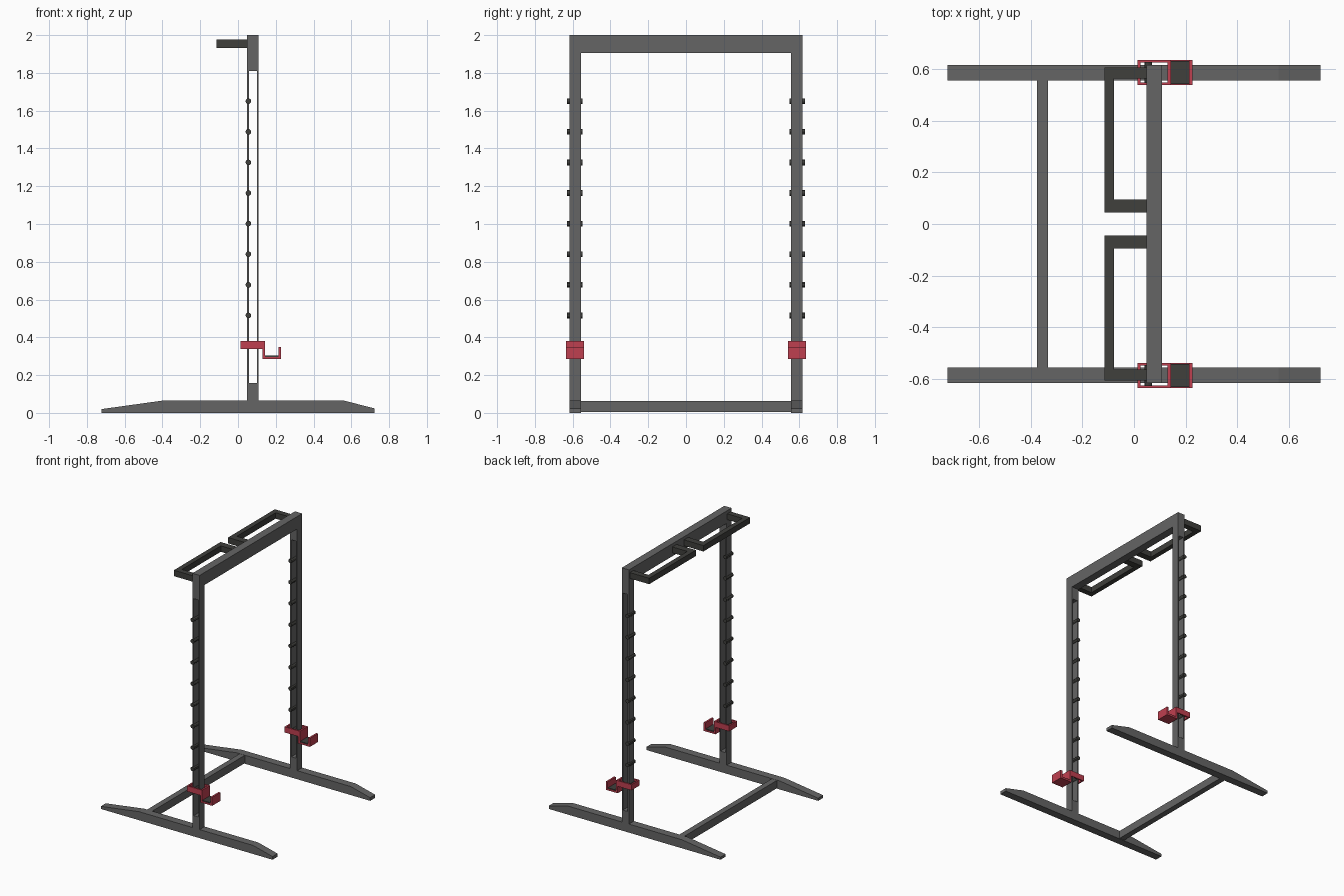
import bpy, bmesh
from mathutils import Vector

if "Cube" in bpy.data.objects:
    bpy.data.objects.remove(bpy.data.objects["Cube"])


def material(name, rgb):
    m = bpy.data.materials.new(name)
    m.diffuse_color = (*rgb, 1)
    m.use_nodes = True
    m.node_tree.nodes["Principled BSDF"].inputs["Base Color"].default_value = m.diffuse_color
    return m


STEEL = material("steel_grey", (0.13, 0.13, 0.13))
DARK = material("dark_grey", (0.05, 0.05, 0.045))
RED = material("red", (0.52, 0.05, 0.08))


def finish(name, bm, mat, mirror):
    bmesh.ops.recalc_face_normals(bm, faces=bm.faces)
    me = bpy.data.meshes.new(name)
    bm.to_mesh(me)
    bm.free()
    me.materials.append(mat)
    ob = bpy.data.objects.new(name, me)
    bpy.context.collection.objects.link(ob)
    if mirror:
        mod = ob.modifiers.new("mirror_y", 'MIRROR')
        mod.use_axis = (False, True, False)
    return ob


def place(axis, p, h):
    # profile is in XZ when extruded along Y, in XY when extruded along Z
    return Vector((p[0], h, p[1])) if axis == 'Y' else Vector((p[0], p[1], h))


def prism(name, axis, pts, lo, hi, mat, mirror=True):
    bm = bmesh.new()
    face = bm.faces.new([bm.verts.new(place(axis, p, lo)) for p in pts])
    ext = bmesh.ops.extrude_face_region(bm, geom=[face], use_keep_orig=True)
    verts = [g for g in ext['geom'] if isinstance(g, bmesh.types.BMVert)]
    bmesh.ops.translate(bm, verts=verts, vec=place(axis, (0, 0), hi - lo))
    return finish(name, bm, mat, mirror)


def rect(a0, a1, b0, b1):
    return [(a0, b0), (a1, b0), (a1, b1), (a0, b1)]


def ring(name, axis, outer, inner, lo, hi, mat):
    # rectangular block with a rectangular hole right through
    bm = bmesh.new()
    loops = [[bm.verts.new(place(axis, p, h)) for p in r]
             for r, h in ((outer, lo), (inner, lo), (inner, hi), (outer, hi))]
    for k in range(4):
        a, b = loops[k], loops[(k + 1) % 4]
        for i in range(4):
            j = (i + 1) % 4
            bm.faces.new((a[i], a[j], b[j], b[i]))
    return finish(name, bm, mat, True)


# base: tapered feet and rear crossbar
prism("foot", 'Y', [(-0.723, 0), (0.723, 0), (0.723, 0.024), (0.56, 0.065),
                    (-0.40, 0.065), (-0.723, 0.02)], 0.557, 0.617, STEEL)
prism("base_crossbar", 'Z', rect(-0.377, -0.333, -0.557, 0.557),
      0.004, 0.064, STEEL, False)

# slotted uprights and top beam
ring("upright", 'Y', rect(0.048, 0.109, 0.065, 1.905),
     rect(0.059, 0.1, 0.158, 1.81), 0.557, 0.617, STEEL)
prism("top_beam", 'Z', rect(0.048, 0.109, -0.617, 0.617), 1.905, 2.0, STEEL, False)

# pull-up handles
prism("pull_up_handle", 'Z',
      [(0.048, 0.045), (-0.115, 0.045), (-0.115, 0.607), (0.048, 0.607),
       (0.048, 0.564), (-0.078, 0.564), (-0.078, 0.096), (0.048, 0.096)],
      1.931, 1.976, DARK)

# row of pegs through each upright
bm = bmesh.new()
for i in range(9):
    made = bmesh.ops.create_cone(bm, segments=12, cap_ends=True,
                                 radius1=0.015, radius2=0.015, depth=0.082)
    for v in made['verts']:
        x, y, z = v.co
        v.co = (x + 0.055, z + 0.588, y + 0.354 + 0.162 * i)
pegs = finish("peg", bm, DARK, True)
bpy.context.view_layer.objects.active = pegs
pegs.select_set(True)
bpy.ops.object.shade_smooth_by_angle()

# bar holders: collar, cup and pad
ring("holder_collar", 'Z', rect(0.014, 0.143, 0.539, 0.636),
     rect(0.025, 0.13, 0.549, 0.626), 0.338, 0.381, RED)
prism("holder_cup", 'Y',
      [(0.13, 0.338), (0.13, 0.285), (0.228, 0.285), (0.228, 0.35),
       (0.214, 0.35), (0.214, 0.297), (0.143, 0.297), (0.143, 0.338)],
      0.539, 0.636, RED)
prism("holder_pad", 'Z', rect(0.143, 0.214, 0.543, 0.632), 0.297, 0.303, DARK)
